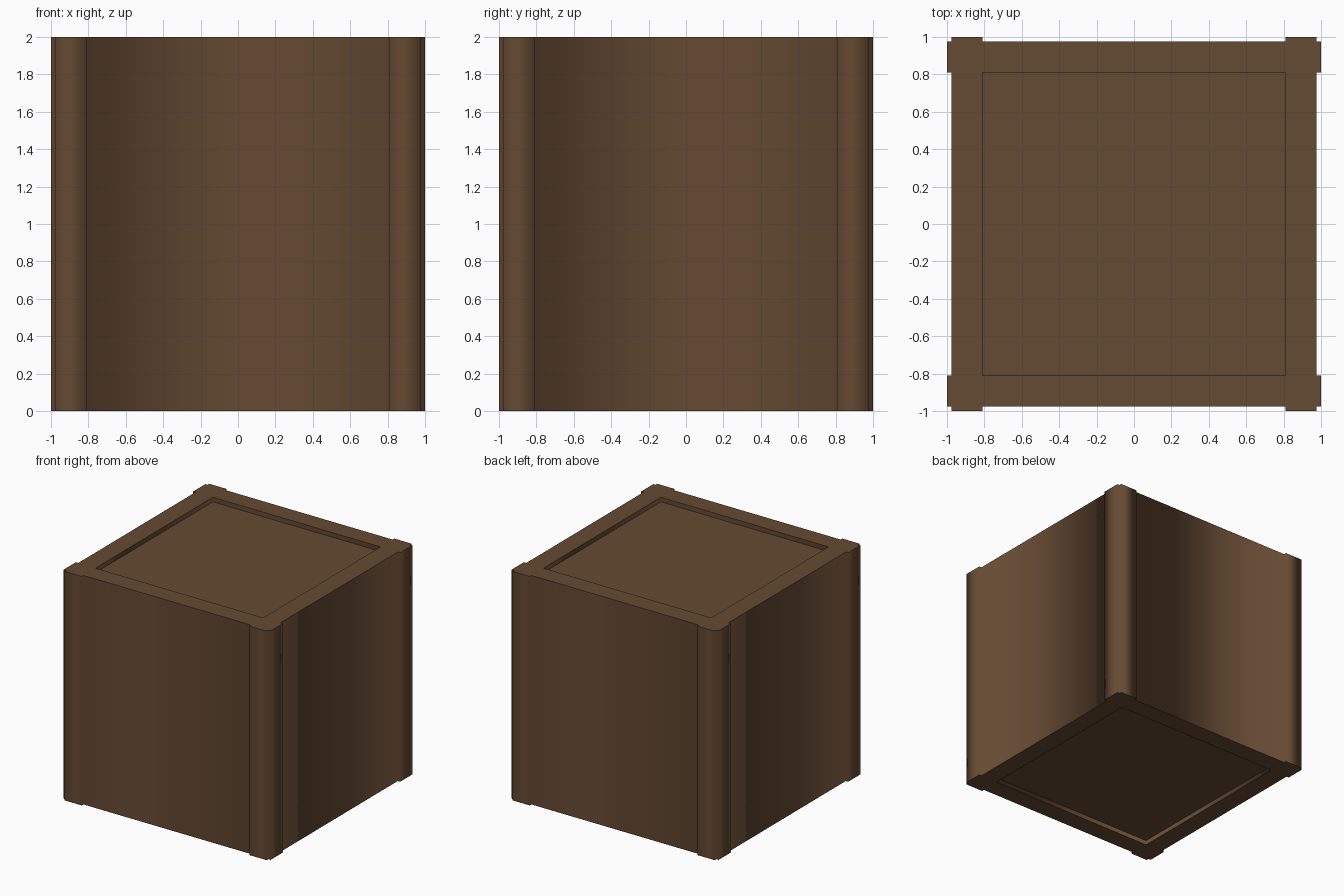
import bpy
from mathutils import Matrix

if "Cube" in bpy.data.objects:
    bpy.data.objects.remove(bpy.data.objects["Cube"])

OUT, BODY, INNER = 1.0, 0.977, 0.81   # post face, wall face, rim opening
RECESS, THICK = 0.04, 0.04

wood = bpy.data.materials.new("dark_wood")
wood.diffuse_color = (0.130, 0.0685, 0.0331, 1)
wood.use_nodes = True
wood.node_tree.nodes["Principled BSDF"].inputs["Base Color"].default_value = wood.diffuse_color


def add_loop(curve, points):
    s = curve.splines.new('POLY')
    s.points.add(len(points) - 1)
    for p, (x, y) in zip(s.points, points):
        p.co = (x, y, 0, 1)
    s.use_cyclic_u = True


# Crate walls with raised corner posts: one quarter profile turned four times
quarter = [(OUT, INNER), (OUT, BODY), (BODY, BODY), (BODY, OUT), (INNER, OUT), (INNER, BODY)]
outline = []
for i in range(4):
    # each quarter starts where the side wall meets the post
    pts = [(BODY, INNER)] + quarter
    r = Matrix.Rotation(i * 1.5707963267948966, 2)
    outline += [(r[0][0] * x + r[0][1] * y, r[1][0] * x + r[1][1] * y) for x, y in pts]

curve = bpy.data.curves.new("crate_walls", 'CURVE')
curve.dimensions = '2D'
curve.fill_mode = 'BOTH'
curve.extrude = 1.0
add_loop(curve, outline)
add_loop(curve, [(INNER, INNER), (-INNER, INNER), (-INNER, -INNER), (INNER, -INNER)])
curve.materials.append(wood)
walls = bpy.data.objects.new("crate_walls", curve)
walls.location.z = 1.0
bpy.context.collection.objects.link(walls)
bpy.context.view_layer.objects.active = walls
walls.select_set(True)
bpy.ops.object.convert(target='MESH')

# Recessed lid and base panels
for name, z in (("lid_panel", 2 - RECESS - THICK / 2), ("base_panel", RECESS + THICK / 2)):
    bpy.ops.mesh.primitive_cube_add(size=1, location=(0, 0, z))
    panel = bpy.context.object
    panel.name = name
    panel.scale = (2 * INNER, 2 * INNER, THICK)
    panel.data.materials.append(wood)
